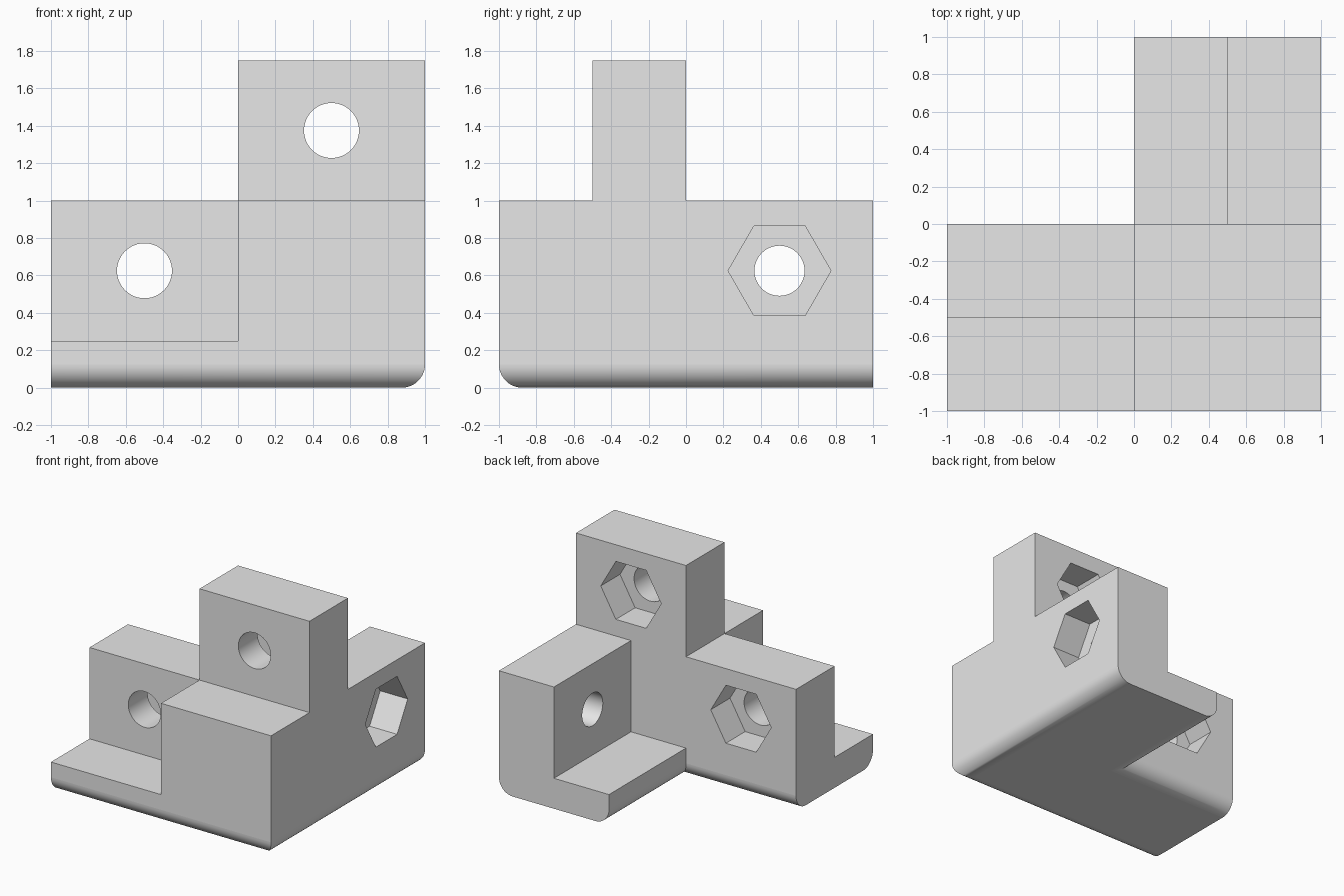
import bpy
import bmesh
import math
from mathutils import Vector

cube = bpy.data.objects.get("Cube")
if cube:
    bpy.data.objects.remove(cube, do_unlink=True)

grey = bpy.data.materials.new("plain grey")
grey.use_nodes = True
grey.diffuse_color = (0.8, 0.8, 0.8, 1)
grey.node_tree.nodes["Principled BSDF"].inputs["Base Color"].default_value = (0.8, 0.8, 0.8, 1)


def add_object(name, bm):
    bmesh.ops.recalc_face_normals(bm, faces=bm.faces[:])
    mesh = bpy.data.meshes.new(name)
    bm.to_mesh(mesh)
    bm.free()
    mesh.materials.append(grey)
    obj = bpy.data.objects.new(name, mesh)
    bpy.context.collection.objects.link(obj)
    return obj


# Stepped block: an occupancy grid whose outer walls become one clean solid
xs, ys, zs = (-1, 0, 0.5, 1), (-1, -0.5, 0, 1), (0, 0.25, 1, 1.75)
levels = ((1, 2, 0), (2, 3, 1), (2, 3, 2))  # filled layers per column [x][y]


def filled(i, j, k):
    return 0 <= i < 3 and 0 <= j < 3 and 0 <= k < levels[i][j]


bm = bmesh.new()
for i in range(3):
    for j in range(3):
        for k in range(levels[i][j]):
            for axis in range(3):
                for side in (0, 1):
                    near = [i, j, k]
                    near[axis] += 2 * side - 1
                    if filled(*near):
                        continue
                    quad = []
                    for u, v in ((0, 0), (1, 0), (1, 1), (0, 1)):
                        c = [i, j, k]
                        c[axis] += side
                        c[(axis + 1) % 3] += u
                        c[(axis + 2) % 3] += v
                        quad.append(bm.verts.new((xs[c[0]], ys[c[1]], zs[c[2]])))
                    bm.faces.new(quad)
bmesh.ops.remove_doubles(bm, verts=bm.verts[:], dist=0.0001)
bmesh.ops.recalc_face_normals(bm, faces=bm.faces[:])
bmesh.ops.dissolve_limit(bm, angle_limit=0.01, verts=bm.verts[:], edges=bm.edges[:])

# Rounded bottom edges along both arms, leaving the arm ends square
rounded = []
for e in bm.edges:
    a, b = (v.co for v in e.verts)
    at_end = max(a.x, b.x) < -0.99 or min(a.y, b.y) > 0.99
    if max(a.z, b.z) < 0.001 and not at_end:
        rounded.append(e)
bmesh.ops.bevel(bm, geom=rounded, offset=0.125, segments=12, profile=0.5, affect='EDGES')
body = add_object("corner_bracket", bm)


# Nut pockets and bolt holes
def prism_cutter(name, start, inward, length, radius, sides):
    across = Vector((0, 0, 1)).cross(inward)
    bm = bmesh.new()
    ring = []
    for n in range(sides):
        t = math.tau * n / sides
        ring.append(bm.verts.new(start + radius * (math.cos(t) * across + math.sin(t) * Vector((0, 0, 1)))))
    face = bm.faces.new(ring)
    ext = bmesh.ops.extrude_face_region(bm, geom=[face], use_keep_orig=True)
    new = [g for g in ext["geom"] if isinstance(g, bmesh.types.BMVert)]
    bmesh.ops.translate(bm, verts=new, vec=inward * length)
    obj = add_object(name, bm)
    obj.hide_render = True
    return obj


to_front, to_right = Vector((0, -1, 0)), Vector((-1, 0, 0))
bolts = (
    ("side_arm", Vector((-0.5, 0, 0.625)), to_front, 0.147),
    ("upright", Vector((0.5, 0, 1.375)), to_front, 0.147),
    ("back_arm", Vector((1, 0.5, 0.625)), to_right, 0.134),
)
cutters = []
for name, centre, inward, radius in bolts:
    cutters.append(prism_cutter(name + "_nut_pocket", centre - inward * 0.1, inward, 0.35, 0.275, 6))
    cutters.append(prism_cutter(name + "_bolt_hole", centre + inward * 0.15, inward, 0.5, radius, 48))
for cutter in cutters:
    cut = body.modifiers.new(cutter.name, 'BOOLEAN')
    cut.operation = 'DIFFERENCE'
    cut.solver = 'EXACT'
    cut.object = cutter

# Bake the cuts and remove the cutters
bpy.context.view_layer.update()
result = bpy.data.meshes.new_from_object(body.evaluated_get(bpy.context.evaluated_depsgraph_get()))
body.modifiers.clear()
body.data = result
for cutter in cutters:
    bpy.data.objects.remove(cutter, do_unlink=True)

# Smooth the narrow curved strips, keep the flat walls flat
bpy.ops.object.select_all(action='DESELECT')
body.select_set(True)
bpy.context.view_layer.objects.active = body
bpy.ops.object.shade_smooth_by_angle(angle=math.radians(30))
for p in body.data.polygons:
    p.use_smooth = p.area < 0.045
